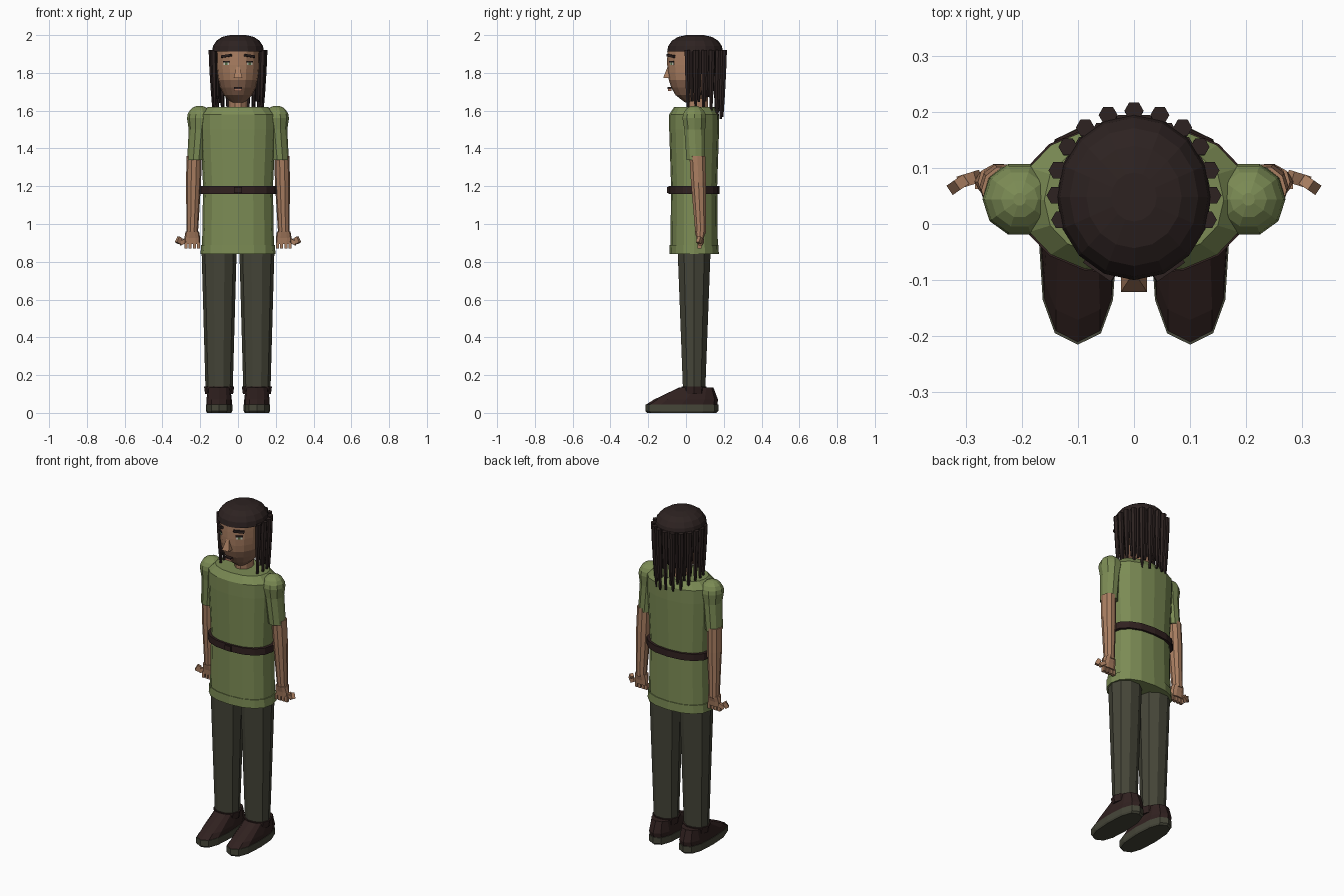
import bpy
import bmesh
import math
import random
from mathutils import Matrix, Vector

random.seed(4)
if "Cube" in bpy.data.objects:
    bpy.data.objects.remove(bpy.data.objects["Cube"])


def material(name, red, green, blue):
    mat = bpy.data.materials.new(name)
    mat.use_nodes = True
    colour = (red, green, blue, 1)
    mat.diffuse_color = colour
    mat.node_tree.nodes["Principled BSDF"].inputs["Base Color"].default_value = colour
    return mat


TUNIC = material("tunic green", .2, .26, .09)
OLIVE = material("dark olive", .06, .06, .04)
HAIR = material("dark hair", .026, .016, .015)
LEATHER = material("dark leather", .03, .015, .014)
SKIN = material("skin", .4, .21, .12)
STUBBLE = material("stubble", .25, .13, .08)
LIPS = material("lips", .42, .19, .12)
EYE_WHITE = material("eye white", .6, .6, .5)
IRIS = material("iris green", .1, .16, .06)


def finish(name, bm, *materials):
    bmesh.ops.recalc_face_normals(bm, faces=bm.faces)
    mesh = bpy.data.meshes.new(name)
    bm.to_mesh(mesh)
    bm.free()
    for mat in materials:
        mesh.materials.append(mat)
    obj = bpy.data.objects.new(name, mesh)
    bpy.context.collection.objects.link(obj)
    return obj


def signed_power(value, exponent):
    return math.copysign(abs(value) ** exponent, value)


def loft(name, rows, centre, *materials, shift=(0, 0), sides=10, squareness=1):
    """Stack ovals given as (height, half width, half depth), drifting by shift."""
    bm = bmesh.new()
    rings = []
    bottom, top = rows[0][0], rows[-1][0]
    for height, width, depth in rows:
        middle = Vector(centre) + Vector(shift) * (height - bottom) / (top - bottom)
        ring = []
        for i in range(sides):
            angle = math.tau * i / sides
            x = middle.x + width * signed_power(math.cos(angle), squareness)
            y = middle.y + depth * signed_power(math.sin(angle), squareness)
            ring.append(bm.verts.new((x, y, height)))
        rings.append(ring)
    for lower, upper in zip(rings, rings[1:]):
        for i in range(sides):
            bm.faces.new((lower[i - 1], lower[i], upper[i], upper[i - 1]))
    bm.faces.new(rings[0])
    bm.faces.new(rings[-1])
    return finish(name, bm, *materials)


def dome_rows(base, height, width, depth, flatness, steps=5):
    rows = []
    for i in range(steps):
        angle = math.pi / 2 * i / (steps - .5)
        reach = math.cos(angle) ** flatness
        rows.append((base + height * math.sin(angle), width * reach, depth * reach))
    return rows


def box(name, location, size, mat, turn=0, lean=0, narrow=1):
    """A block whose top can be narrowed."""
    bm = bmesh.new()
    bmesh.ops.create_cube(bm, size=1)
    for vert in bm.verts:
        if vert.co.z > 0:
            vert.co.x *= narrow
            vert.co.y = .5 - (.5 - vert.co.y) * narrow
    placement = (Matrix.Translation(location) @ Matrix.Rotation(turn, 4, 'Z')
                 @ Matrix.Rotation(lean, 4, 'Y') @ Matrix.Diagonal((*size, 1)))
    bmesh.ops.transform(bm, matrix=placement, verts=bm.verts)
    return finish(name, bm, mat)


# Tunic with a wider hem, and the belt
BODY = (0, .043)
DEPTH = .66  # body depth against its width


def body_rows(*pairs):
    return [(height, width, width * DEPTH) for height, width in pairs]


loft("tunic", body_rows((.89, .19), (1.2, .185), (1.5, .2), (1.58, .2), (1.62, .16)),
     BODY, TUNIC, sides=16, squareness=.87)
loft("tunic_hem", body_rows((.84, .198), (.89, .196)), BODY, TUNIC, sides=16, squareness=.87)
loft("belt", body_rows((1.16, .204), (1.2, .204)), BODY, LEATHER, sides=16, squareness=.87)
box("belt_buckle", (0, -.095, 1.18), (.04, .01, .03), LEATHER)

# Neck and head, with stubble on the jaw and hair at the back
loft("neck", [(1.6, .05, .06), (1.7, .05, .06)], (0, .06), SKIN)
head_rows = []
for i in range(8):
    rise = (i + .2) / 7.2
    width = .117 * math.sqrt(1 - (1 - rise) ** 3)
    head_rows.append((1.635 + .285 * rise, width, width * 1.24))
head = loft("head", head_rows, (0, .037), SKIN, STUBBLE, HAIR, shift=(0, .01), sides=16)
for face in head.data.polygons:
    if face.center.y > .09:
        face.material_index = 2
    elif 1.66 < face.center.z < 1.76:
        face.material_index = 1

# Nose and mouth
box("nose", (0, -.103, 1.805), (.046, .036, .065), SKIN, narrow=.3)
box("upper_lip", (0, -.088, 1.72), (.04, .02, .008), LEATHER)
box("lower_lip", (0, -.086, 1.71), (.04, .02, .01), LIPS)

# Hair cap
loft("hair_cap", dome_rows(1.912, .09, .138, .148, .7), (0, .048), HAIR, sides=16)


# Hanging locks in two rows around the sides and back, longest behind
def hair_lock(name, angle, reach, tip):
    root = 1.922
    out = Vector((math.cos(angle), math.sin(angle)))
    rows = []
    for i in range(4):
        drop = i / 3
        thickness = .017 - .01 * drop ** 2
        rows.append((root + (tip - root) * drop, thickness, thickness))
    loft(name, rows, out * reach + Vector((0, .055)), HAIR, shift=out * -.01, sides=6)


def lock_row(name, count, reach, spread, tip):
    for i in range(count):
        angle = math.pi / 2 + spread * (2 * i / (count - 1) - 1)
        behind = max(0, math.sin(angle))
        hair_lock(name, angle, reach + .008 * behind,
                  tip - .06 * behind + random.uniform(-.015, .015))


lock_row("outer_lock", 13, .139, 1.92, 1.615)
lock_row("inner_lock", 12, .118, 1.78, 1.66)

for side, label in ((1, "left_"), (-1, "right_")):
    # Face details, turned to follow the cheek
    def face_plate(name, height, size, mat, forward=0, lean=0):
        box(label + name, (side * .06, -.073 - forward, height), size, mat,
            turn=side * .6, lean=side * lean)

    face_plate("eye", 1.85, (.034, .008, .016), EYE_WHITE)
    face_plate("iris", 1.85, (.014, .008, .016), IRIS, forward=.002)
    face_plate("eyelid", 1.86, (.04, .012, .008), HAIR, forward=.002)
    face_plate("eyebrow", 1.89, (.06, .02, .013), HAIR, forward=.005, lean=.12)

    # Sleeve with its rounded shoulder, then the bare arm
    shoulder = (side * .204, .044)
    loft(label + "shoulder", dome_rows(1.56, .067, .066, .066, 1), shoulder, TUNIC)
    loft(label + "sleeve", [(1.34, .047, .052), (1.5, .052, .058), (1.56, .066, .066)],
         (side * .222, .052), TUNIC, shift=(side * -.018, -.008))
    loft(label + "forearm", [(.95, .03, .03), (1.22, .04, .042), (1.36, .04, .044)],
         (side * .242, .078), SKIN, shift=(side * -.01, -.018))

    # Hand
    wrist = side * .242
    loft(label + "palm", [(.895, .04, .016), (.925, .042, .02), (.96, .036, .03)],
         (wrist, .075), SKIN, squareness=.8)
    for i in range(4):
        box(label + "finger", (wrist + side * .022 * (i - 1.5), .072, .886),
            (.016, .02, .034), SKIN)
    box(label + "thumb_base", (side * .293, .08, .905), (.036, .022, .022), SKIN,
        turn=side * -.3, lean=side * .5)
    box(label + "thumb_tip", (side * .314, .07, .914), (.022, .02, .034), SKIN,
        turn=side * -.6, lean=side * -.5)

    # Trouser leg
    ankle = (side * .1, .043)
    loft(label + "trouser_leg", [(.12, .072, .062), (.87, .093, .092)], ankle, OLIVE)

    # Shoe with a rounded pointed sole and a sloping upper
    foot = (side * .1, -.022)
    loft(label + "sole", [(0, .065, .183), (.01, .07, .193), (.045, .07, .193)],
         foot, OLIVE, sides=12, squareness=.77)
    loft(label + "shoe_upper", [(.045, .067, .188), (.07, .067, .17), (.135, .06, .09)],
         foot, LEATHER, shift=(0, .077), sides=12, squareness=.77)
    loft(label + "shoe_collar", [(.1, .074, .066), (.14, .08, .07)], ankle, LEATHER)
